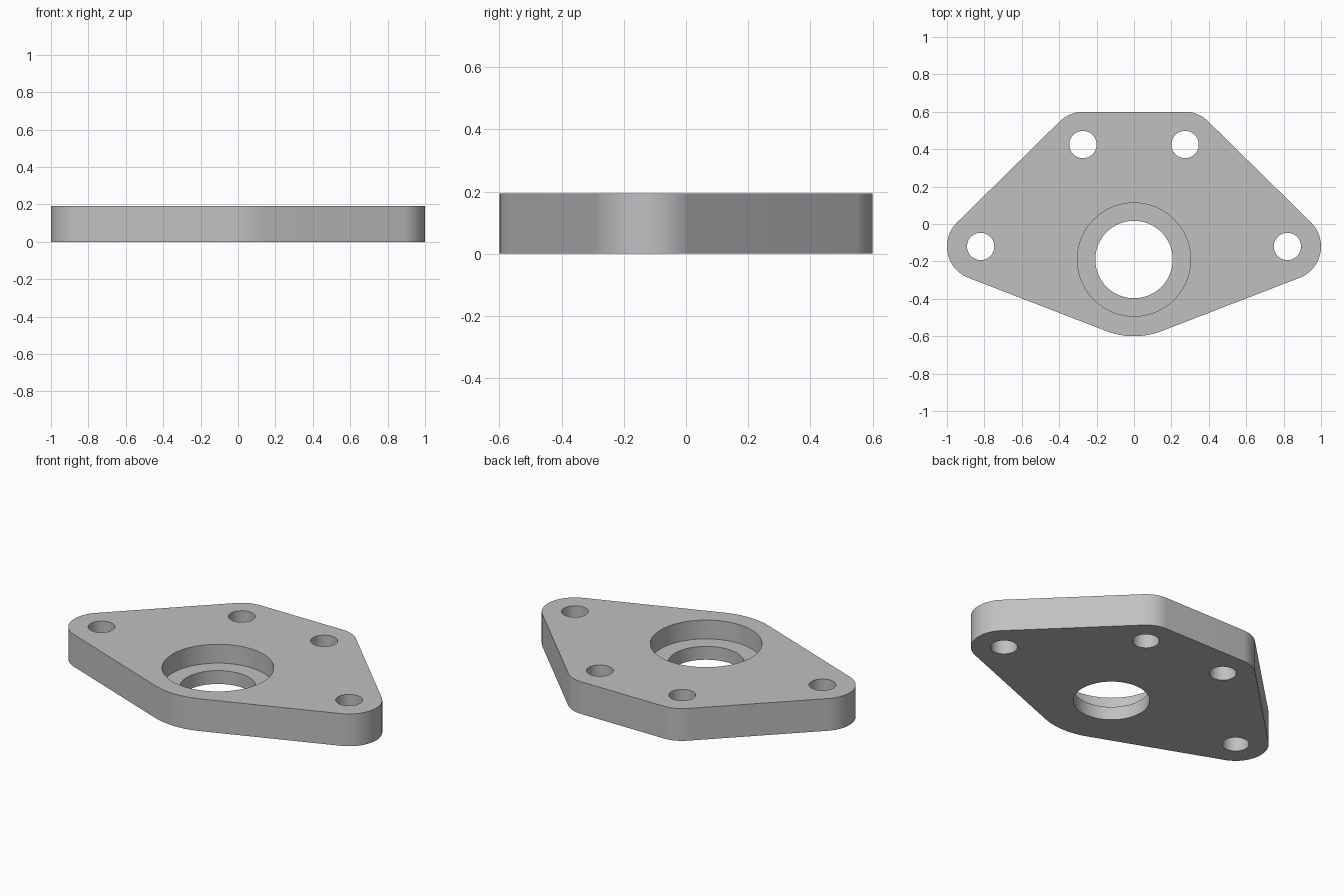
import bpy
import bmesh
from math import cos, sin, radians

cube = bpy.data.objects.get("Cube")
if cube:
    bpy.data.objects.remove(cube, do_unlink=True)

THICK, FLOOR = 0.193, 0.08      # plate height and counterbore floor height
BORE_Y = -0.19


def arc(cx, cy, r, start, end, steps):
    """Points along an arc, angles in degrees."""
    angles = [radians(start + (end - start) * i / steps) for i in range(steps + 1)]
    return [(cx + r * cos(a), cy + r * sin(a)) for a in angles]


def circle(cx, cy, r, steps=64):
    return arc(cx, cy, r, 0, 360, steps)[:-1]


bm = bmesh.new()


def ring(points, z):
    verts = [bm.verts.new((x, y, z)) for x, y in points]
    edges = [bm.edges.new((v, verts[i - 1])) for i, v in enumerate(verts)]
    return verts, edges


def bridge(a, b):
    """Quads between two rings with the same number of points."""
    for i in range(len(a)):
        bm.faces.new((a[i - 1], a[i], b[i], b[i - 1]))


def wall(points, z0, z1):
    low, high = ring(points, z0), ring(points, z1)
    bridge(low[0], high[0])
    return low, high


# Rounded outline: right half, then its mirror image
half = (arc(0, BORE_Y, 0.41, -90, -68.9, 10)
        + arc(0.82, -0.12, 0.18, -68.9, 45, 32)
        + arc(0.273, 0.425, 0.175, 45, 90, 14))
outline = half + [(-x, y) for x, y in reversed(half[1:])]

# Outer wall and the four bolt holes
walls = [wall(outline, 0, THICK)]
for side in (-1, 1):
    for x, y in ((0.82, -0.12), (0.273, 0.425)):
        walls.append(wall(circle(side * x, y, 0.073, 48), 0, THICK))
bottom_edges = [e for low, high in walls for e in low[1]]
top_edges = [e for low, high in walls for e in high[1]]

# Stepped centre bore with its ledge
bore_low, bore_high = wall(circle(0, BORE_Y, 0.207), 0, FLOOR)
step_low, step_high = wall(circle(0, BORE_Y, 0.303), FLOOR, THICK)
bridge(bore_high[0], step_low[0])
bottom_edges += bore_low[1]
top_edges += step_high[1]

# Flat faces around the holes
for edges, up in ((bottom_edges, -1), (top_edges, 1)):
    bmesh.ops.triangle_fill(bm, edges=edges, use_beauty=True, normal=(0, 0, up))
bmesh.ops.recalc_face_normals(bm, faces=bm.faces[:])

mesh = bpy.data.meshes.new("flange_plate")
bm.to_mesh(mesh)
bm.free()
plate = bpy.data.objects.new("flange_plate", mesh)
bpy.context.collection.objects.link(plate)

# Plain grey metal
grey = bpy.data.materials.new("plain_grey")
grey.use_nodes = True
colour = (0.53, 0.53, 0.53, 1)
grey.diffuse_color = colour
grey.node_tree.nodes["Principled BSDF"].inputs["Base Color"].default_value = colour
mesh.materials.append(grey)

bpy.ops.object.select_all(action="DESELECT")
plate.select_set(True)
bpy.context.view_layer.objects.active = plate
bpy.ops.object.shade_smooth_by_angle(angle=radians(30))
